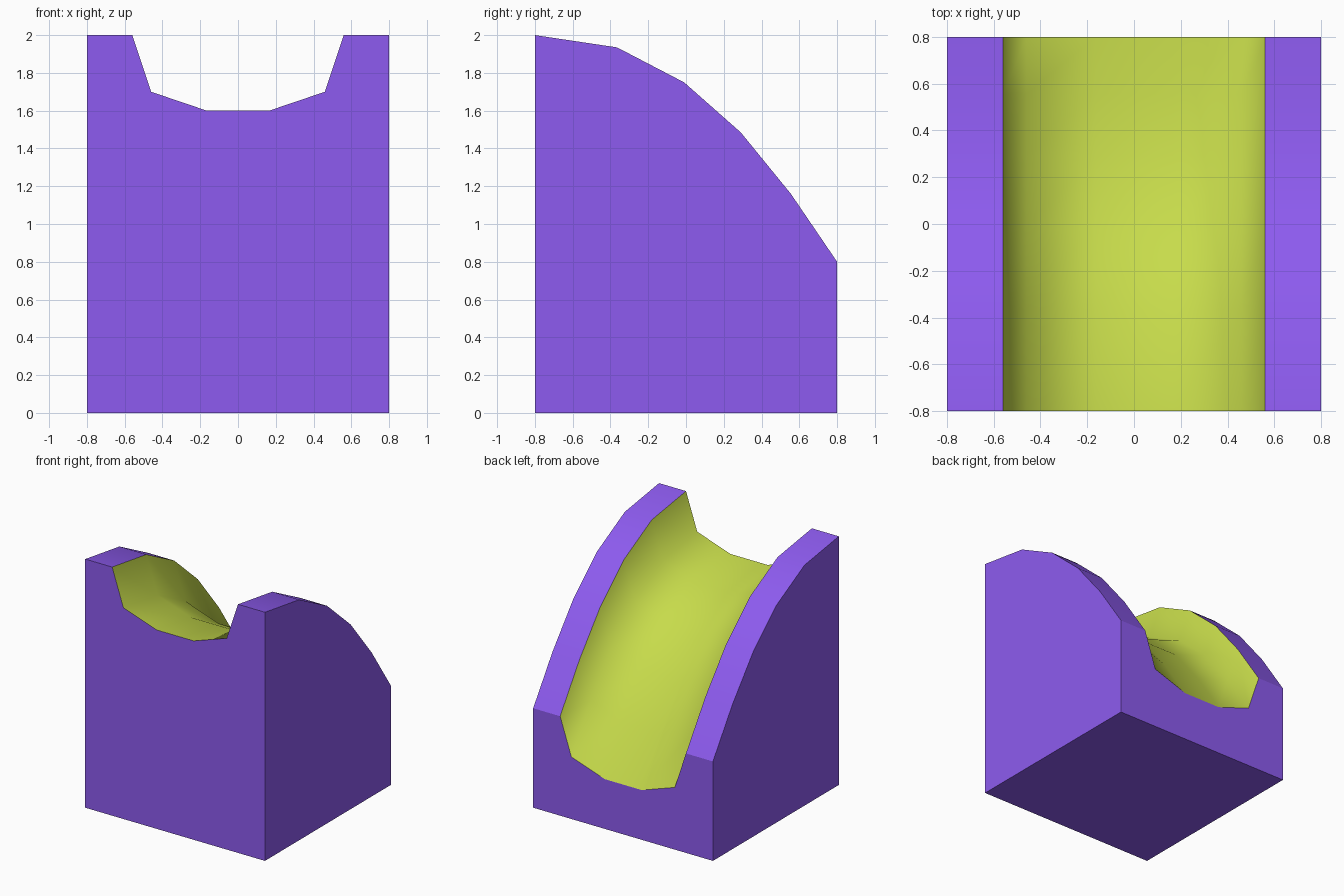
import bpy
import bmesh

if "Cube" in bpy.data.objects:
    bpy.data.objects.remove(bpy.data.objects["Cube"])

# Side profile of the curved slope (y, z), front to back
SLOPE = [(-0.8, 2.0), (-0.365, 1.935), (-0.01, 1.75), (0.29, 1.485), (0.555, 1.16), (0.8, 0.8)]
# Half of the top cross-section (x, depth below the slope): rail, then channel
HALF = [(0.8, 0.0), (0.56, 0.0), (0.46, 0.3), (0.165, 0.4)]
SECTION = [(-x, d) for x, d in HALF] + HALF[::-1]


def material(name, color):
    mat = bpy.data.materials.new(name)
    mat.diffuse_color = (*color, 1)
    mat.use_nodes = True
    mat.node_tree.nodes["Principled BSDF"].inputs["Base Color"].default_value = mat.diffuse_color
    return mat


mesh = bpy.data.meshes.new("slide_block")
block = bpy.data.objects.new("slide_block", mesh)
bpy.context.collection.objects.link(block)
mesh.materials.append(material("purple", (0.27, 0.105, 0.87)))
mesh.materials.append(material("yellow_green", (0.57, 0.71, 0.07)))

bm = bmesh.new()

# One closed ring per slope point: top section plus two base corners
rings = []
for y, z in SLOPE:
    pts = [(x, y, z - d) for x, d in SECTION] + [(0.8, y, 0), (-0.8, y, 0)]
    rings.append([bm.verts.new(p) for p in pts])

# Skin between rings; the channel strips are smooth and coloured
n = len(rings[0])
last = len(SECTION) - 2
group = {}
for a, b in zip(rings, rings[1:]):
    for i in range(n):
        j = (i + 1) % n
        face = bm.faces.new((a[i], a[j], b[j], b[i]))
        channel = 1 <= i < last
        rail = i in (0, last)
        face.material_index = int(channel)
        face.smooth = channel or rail
        group[face] = "channel" if channel else "rail" if rail else i

# Flat front and back walls
for name, ring in (("front", rings[0]), ("back", rings[-1])):
    group[bm.faces.new(ring)] = name

# Keep the borders between surfaces crisp
for edge in bm.edges:
    edge.smooth = len({group[f] for f in edge.link_faces}) == 1

bmesh.ops.recalc_face_normals(bm, faces=bm.faces[:])
bm.to_mesh(mesh)
bm.free()
